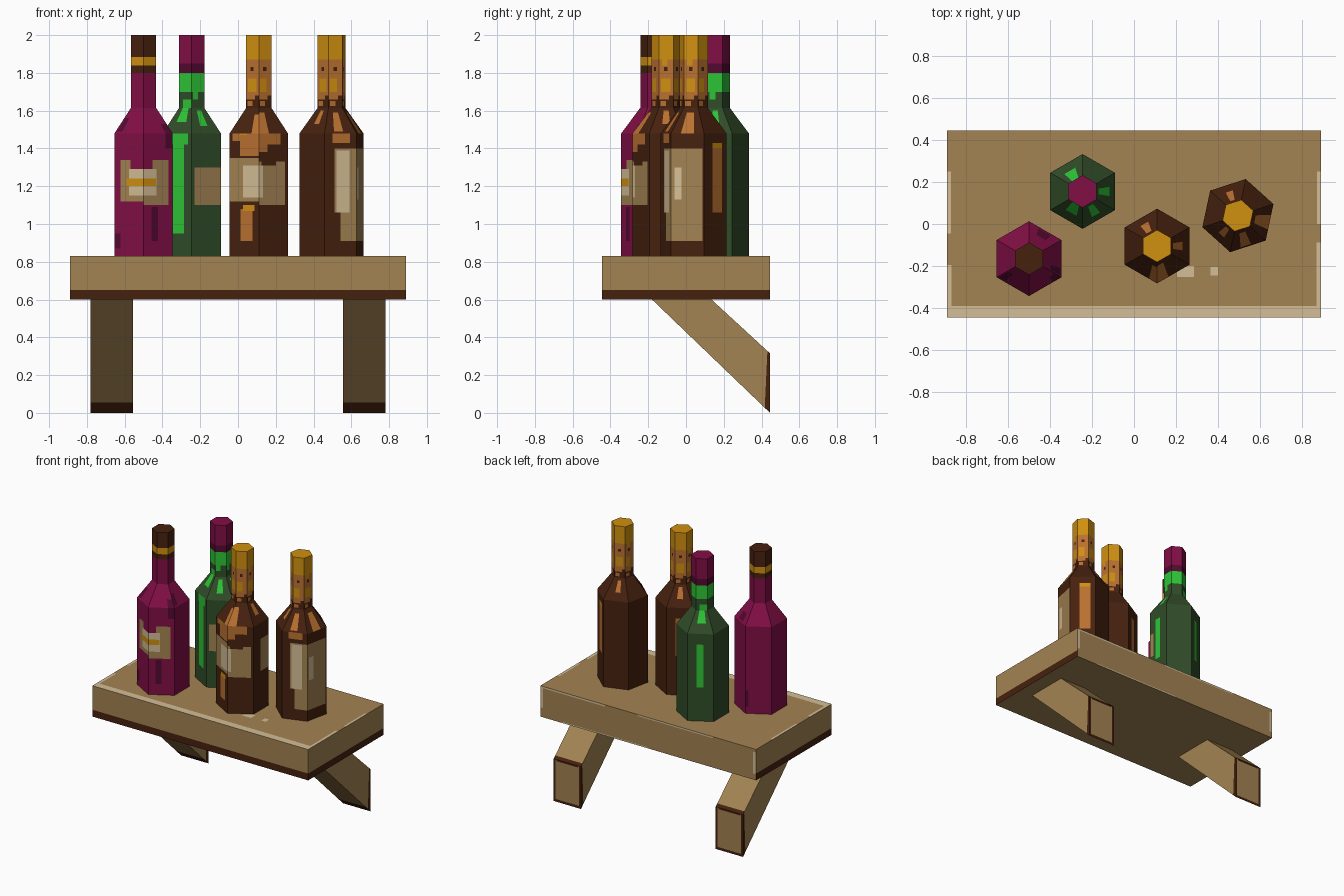
import bpy, bmesh, math
from mathutils import Vector

if "Cube" in bpy.data.objects:
    bpy.data.objects.remove(bpy.data.objects["Cube"])

# ---- materials (sRGB 0-255 converted to linear) ----
PALETTE = {
    "wood": (163, 131, 82), "pale": (212, 190, 150), "brown": (70, 33, 14),
    "wine": (130, 14, 69), "plum": (82, 9, 48), "gold": (208, 144, 16),
    "green": (48, 76, 40), "bright_green": (45, 196, 54), "amber": (186, 113, 48),
}
NAMES = list(PALETTE)


def linear(c):
    c /= 255
    return c / 12.92 if c <= 0.04045 else ((c + 0.055) / 1.055) ** 2.4


MATS = []
for name, rgb in PALETTE.items():
    m = bpy.data.materials.new(name)
    m.diffuse_color = (*[linear(c) for c in rgb], 1)
    m.use_nodes = True
    m.node_tree.nodes["Principled BSDF"].inputs["Base Color"].default_value = m.diffuse_color
    MATS.append(m)


# ---- helpers ----
def finish(bm, name):
    bmesh.ops.remove_doubles(bm, verts=bm.verts, dist=1e-5)
    me = bpy.data.meshes.new(name)
    bm.to_mesh(me)
    bm.free()
    for m in MATS:
        me.materials.append(m)
    ob = bpy.data.objects.new(name, me)
    bpy.context.collection.objects.link(ob)
    return ob


def paint(bm, corners, base, patches=(), vcuts=()):
    """Quad (a,b,c,d counter-clockwise) cut along patch borders; the last patch wins.
    A patch is (u0, u1, v0, v1, colour) in 0..1."""
    a, b, c, d = [Vector(p) for p in corners]
    us, vs = {0.0, 1.0}, {0.0, 1.0} | set(vcuts)
    for p in patches:
        us |= set(p[:2])
        vs |= set(p[2:4])
    us, vs = sorted(us), sorted(vs)

    def at(u, v):
        return a.lerp(b, u).lerp(d.lerp(c, u), v)

    for u0, u1 in zip(us, us[1:]):
        for v0, v1 in zip(vs, vs[1:]):
            u, v, col = (u0 + u1) / 2, (v0 + v1) / 2, base
            for p in patches:
                if p[0] <= u <= p[1] and p[2] <= v <= p[3]:
                    col = p[4]
            f = bm.faces.new([bm.verts.new(at(*q)) for q in
                              ((u0, v0), (u1, v0), (u1, v1), (u0, v1))])
            f.material_index = NAMES.index(col)


# ---- shelf board ----
X, Y, Z0, Z1 = 0.89, 0.445, 0.60, 0.83
ring = [(-X, -Y), (X, -Y), (X, Y), (-X, Y)]
band = [(0, 1, 0, 0.22, "brown")]
chips = [(0, 0.3, 0.94, 1, "pale"), (0.45, 0.8, 0.95, 1, "pale"), (0.985, 1, 0.2, 0.9, "pale"),
         (0, 0.012, 0.3, 1, "pale"), (0.1, 0.5, 0, 0.04, "pale")]
bm = bmesh.new()
for i in range(4):
    p, q = ring[i], ring[(i + 1) % 4]
    paint(bm, [(*p, Z0), (*q, Z0), (*q, Z1), (*p, Z1)], "wood", chips if i == 2 else band)
worn = [(0, 1, 0, 0.062, "pale"), (0, 0.012, 0.062, 0.28, "pale"), (0, 0.01, 0.45, 0.78, "pale"),
        (0.988, 1, 0.062, 0.4, "pale"), (0.99, 1, 0.5, 0.78, "pale"),
        (0.615, 0.66, 0.215, 0.275, "pale"), (0.705, 0.725, 0.225, 0.27, "pale")]
paint(bm, [(*p, Z1) for p in ring], "wood", worn)
paint(bm, [(*p, Z0) for p in reversed(ring)], "wood")
finish(bm, "shelf_board")

# ---- slanted brackets ----
prof = [(-0.18, Z0), (0.445, 0.0), (0.445, 0.315), (0.135, Z0)]
for side, x0 in (("left", -0.782), ("right", 0.555)):
    x1 = x0 + 0.225
    bm = bmesh.new()
    L = [(x0, *p) for p in prof]
    R = [(x1, *p) for p in prof]
    tip = [(0.955, 1, 0, 1, "brown")]
    paint(bm, R, "wood", tip)
    paint(bm, [L[1], L[0], L[3], L[2]], "wood", [(0, 0.045, 0, 1, "brown")])
    paint(bm, [L[0], L[1], R[1], R[0]], "wood", [(0.91, 1, 0, 1, "brown")])
    paint(bm, [R[1], L[1], L[2], R[2]], "wood",
          [(0, 0.06, 0, 1, "brown"), (0.92, 1, 0, 1, "brown"), (0, 1, 0, 0.06, "brown"),
           (0.1, 0.9, 0.96, 1, "brown")])
    paint(bm, [R[2], L[2], L[3], R[3]], "wood", [(0, 1, 0, 0.06, "brown")])
    paint(bm, [R[3], L[3], L[0], R[0]], "wood")
    finish(bm, side + "_bracket")

# ---- bottles: hexagonal body, shoulder and neck ----
SECTIONS = [(0.83, 0.178, 1.48, 0.178), (1.48, 0.178, 1.615, 0.077), (1.615, 0.077, 2.0, 0.077)]


def bottle(name, cx, cy, turn, base, cap, patches):
    """Patches are (faces, u0, u1, z0, z1, colour); face 0 looks to +x, 4 and 5 to the front."""
    bm = bmesh.new()

    def corner(k, r, z):
        t = math.radians(60 * k - 30 + turn)
        return (cx + r * math.cos(t), cy + r * math.sin(t), z)

    for z0, r0, z1, r1 in SECTIONS:
        cuts = {(z - z0) / (z1 - z0) for p in patches for z in p[3:5] if z0 < z < z1}
        for k in range(6):
            local = [(p[1], p[2], max(0.0, (p[3] - z0) / (z1 - z0)), min(1.0, (p[4] - z0) / (z1 - z0)), p[5])
                     for p in patches if k in p[0] and p[3] < z1 and p[4] > z0]
            paint(bm, [corner(k, r0, z0), corner(k + 1, r0, z0),
                       corner(k + 1, r1, z1), corner(k, r1, z1)], base, local, cuts)
    for z, r, col, order in ((0.83, 0.178, base, range(5, -1, -1)), (2.0, 0.077, cap, range(6))):
        f = bm.faces.new([bm.verts.new(corner(k, r, z)) for k in order])
        f.material_index = NAMES.index(col)
    finish(bm, name)


ALL = range(6)

# wine-red bottle with a wrapped label
bottle("red_bottle", -0.5, -0.165, 0, "wine", "brown", [
    ([4], 0.2, 1, 1.12, 1.34, "wood"), ([5], 0, 0.85, 1.10, 1.34, "wood"),
    ([4], 0.55, 1, 1.29, 1.34, "wine"), ([5], 0, 0.3, 1.29, 1.34, "wine"),
    ([4], 0.5, 1, 1.15, 1.29, "pale"), ([5], 0, 0.45, 1.15, 1.29, "pale"),
    ([4], 0.42, 1, 1.20, 1.24, "gold"), ([5], 0, 0.42, 1.20, 1.24, "gold"),
    ([5], 0.28, 0.5, 0.91, 1.09, "plum"), ([4], 0, 0.2, 0.87, 0.95, "plum"),
    ([2], 0, 0.12, 0.88, 1.0, "plum"), ([0, 4], 0.05, 0.25, 1.49, 1.56, "plum"),
    ([1], 0.3, 0.7, 1.49, 1.54, "plum"), ([5], 0.75, 1, 1.40, 1.53, "plum"),
    (ALL, 0, 1, 1.80, 2.0, "brown"), (ALL, 0, 1, 1.838, 1.885, "gold")])

# green bottle with bright glints
bottle("green_bottle", -0.245, 0.155, 0, "green", "wine", [
    ([4], 0.35, 0.73, 0.95, 1.44, "bright_green"), ([4], 0.3, 0.88, 1.42, 1.48, "bright_green"),
    ([5], 0.1, 1, 1.10, 1.30, "wood"), ([0], 0, 0.2, 1.12, 1.30, "wood"),
    ([0, 2], 0.35, 0.62, 1.08, 1.40, "bright_green"),
    ([2, 4], 0.3, 0.75, 1.54, 1.615, "bright_green"), ([0, 5], 0.35, 0.65, 1.52, 1.60, "bright_green"),
    (ALL, 0, 1, 1.70, 1.80, "bright_green"), ([2, 4], 0.3, 1, 1.615, 1.66, "bright_green"),
    ([0, 5], 0.1, 0.5, 1.66, 1.70, "bright_green"),
    (ALL, 0, 1, 1.80, 1.85, "plum"), (ALL, 0, 1, 1.85, 2.0, "wine")])

# neck pattern shared by the two brown bottles
NECK = [(ALL, 0, 1, 1.66, 1.87, "amber"), ([0, 2, 4], 0.15, 0.8, 1.70, 1.77, "gold"),
        ([1, 3, 5], 0.1, 0.6, 1.70, 1.77, "gold"), (ALL, 0.35, 0.6, 1.81, 1.83, "brown"),
        (ALL, 0.7, 1, 1.64, 1.68, "brown"), (ALL, 0.1, 0.5, 1.625, 1.65, "amber"),
        (ALL, 0, 1, 1.87, 2.0, "gold"), ([0, 3], 0.2, 0.6, 1.84, 1.87, "gold")]

bottle("brown_bottle", 0.11, -0.105, 0, "brown", "gold", NECK + [
    ([4], 0.0, 1, 1.12, 1.35, "wood"), ([5], 0, 0.9, 1.10, 1.33, "wood"),
    ([4], 0.45, 1, 1.14, 1.31, "pale"), ([5], 0, 0.15, 1.14, 1.31, "pale"),
    ([5], 0.1, 0.6, 1.31, 1.35, "brown"), ([0], 0.45, 1, 1.12, 1.36, "wood"),
    ([4], 0.38, 0.78, 0.91, 1.08, "amber"), ([4], 0.45, 0.85, 1.07, 1.10, "gold"),
    ([4], 0.35, 1, 1.36, 1.46, "amber"), ([4], 0.1, 1, 1.44, 1.48, "amber"),
    ([5], 0, 0.3, 1.38, 1.48, "amber"), ([5], 0.3, 0.75, 1.42, 1.48, "amber"),
    ([4], 0.35, 0.6, 1.47, 1.48, "gold"), ([4], 0.75, 1, 1.48, 1.58, "amber"),
    ([5], 0, 0.35, 1.48, 1.59, "amber"), ([0, 2], 0.35, 0.65, 1.53, 1.60, "amber"),
    ([2], 0.35, 0.6, 1.12, 1.40, "amber")])

bottle("turned_brown_bottle", 0.495, 0.04, -12, "brown", "gold", NECK + [
    ([5], 0.32, 1, 1.06, 1.40, "wood"), ([5], 0.5, 1, 0.91, 1.06, "wood"),
    ([0], 0, 0.95, 0.91, 1.40, "wood"),
    ([5], 0.38, 0.78, 1.06, 1.39, "pale"), ([0], 0.1, 0.32, 1.13, 1.30, "pale"),
    ([5], 0.25, 0.8, 1.43, 1.48, "amber"), ([5], 0.3, 0.6, 1.49, 1.59, "amber"),
    ([0], 0.3, 0.7, 1.48, 1.59, "amber"), ([1], 0.38, 0.8, 1.06, 1.40, "amber"),
    ([1], 0.38, 0.8, 1.40, 1.43, "gold"), ([2, 4], 0.4, 0.65, 1.53, 1.60, "amber")])
